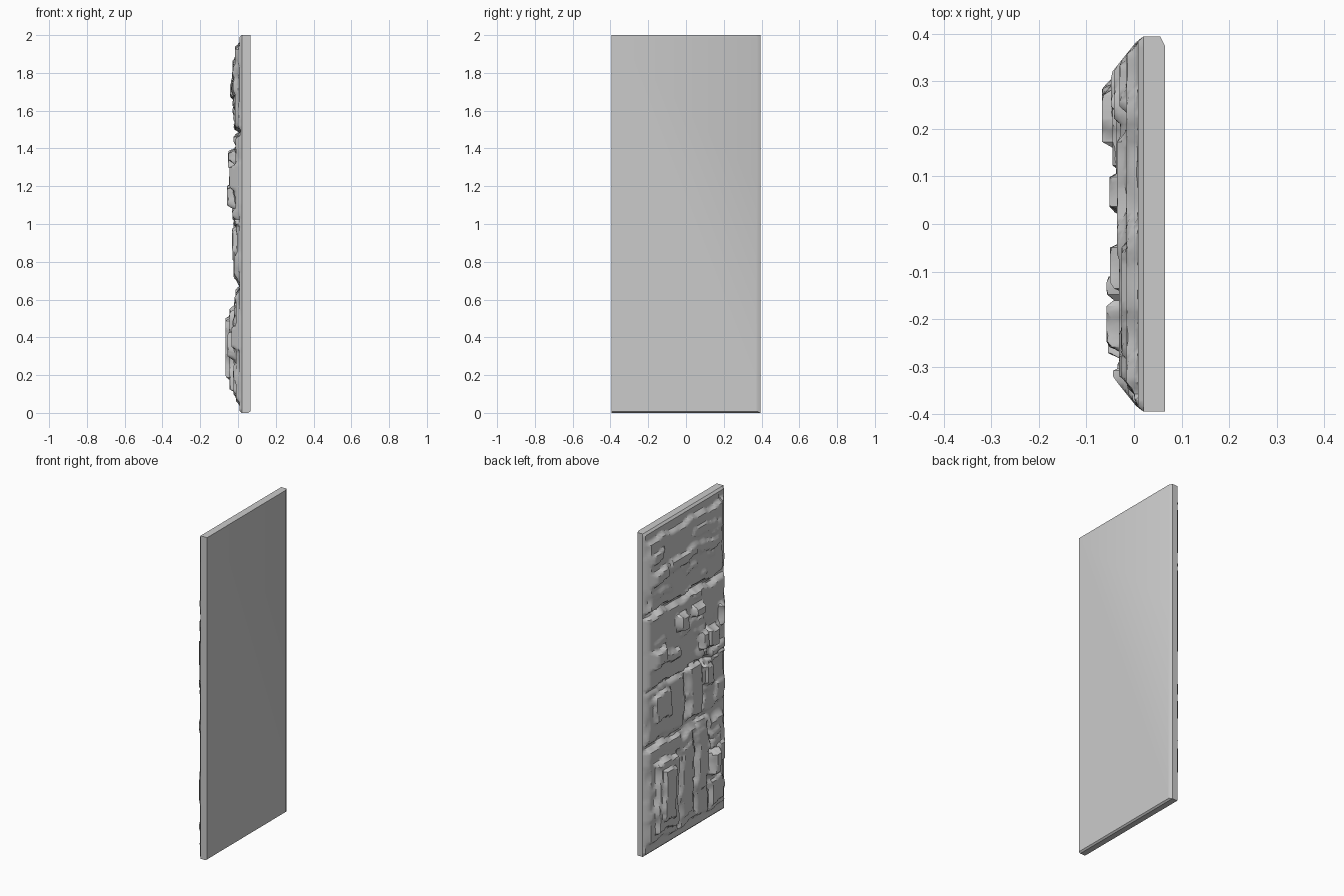
import bpy, bmesh, random
from math import sin

random.seed(4)
W, H = 0.395, 2.0
FRONT, BACK = 0.02, 0.065      # x of the rim and of the flat rear face
NY, NZ = 64, 160

# Raised stones: y0, y1, z0, z1, height above the rim
stones = [
    (0.12, 0.32, 0.12, 0.55, 0.065), (0.17, 0.29, 0.18, 0.50, 0.087),
    (-0.05, 0.06, 0.12, 0.56, 0.042), (-0.20, -0.10, 0.22, 0.60, 0.040),
    (-0.28, -0.20, 0.30, 0.44, 0.075), (-0.38, -0.28, 0.34, 0.46, 0.055),
    (-0.34, -0.22, 0.10, 0.26, 0.045), (0.05, 0.37, 0.58, 0.65, 0.034),
    (0.17, 0.33, 0.80, 0.97, 0.050), (-0.14, -0.02, 0.70, 1.02, 0.043),
    (-0.24, -0.14, 0.86, 0.98, 0.052), (-0.36, -0.26, 0.72, 0.84, 0.040),
    (0.09, 0.37, 1.14, 1.20, 0.058), (0.24, 0.36, 1.16, 1.25, 0.068),
    (-0.26, -0.10, 1.10, 1.21, 0.078), (-0.38, -0.30, 1.18, 1.31, 0.064),
    (-0.37, -0.22, 1.00, 1.08, 0.050), (0.02, 0.10, 1.30, 1.40, 0.072),
    (-0.15, -0.05, 1.32, 1.38, 0.070), (0.21, 0.36, 1.66, 1.74, 0.062),
    (0.24, 0.35, 1.79, 1.86, 0.050), (-0.08, 0.18, 1.70, 1.77, 0.056),
    (-0.30, -0.10, 1.69, 1.76, 0.052), (-0.28, -0.04, 1.80, 1.87, 0.046),
]
# Broad raised panels under the stones
panels = [
    (-0.36, 0.37, 1.51, 1.93, 0.036), (-0.37, 0.38, 1.03, 1.46, 0.032),
    (-0.36, 0.37, 0.70, 1.00, 0.026), (-0.36, 0.37, 0.07, 0.62, 0.031),
]
# Grooves: y0, y1, z0, z1
grooves = [
    (0.08, 0.10, 0.08, 0.56), (-0.09, -0.07, 0.10, 0.60), (-0.22, -0.20, 0.08, 0.62),
    (-0.16, -0.15, 0.66, 1.22), (0.00, 0.02, 0.68, 1.00), (-0.38, 0.39, 1.475, 1.495),
    (-0.2, 0.39, 0.655, 0.675), (-0.38, 0.2, 1.015, 1.03), (-0.36, -0.34, 1.5, 1.96),
]
# Small irregular courses between the main stones
chips = []
for i in range(60):
    y, z = random.uniform(-0.36, 0.28), random.uniform(0.08, 1.88)
    chips.append((y, y + random.uniform(0.04, 0.13), z,
                  z + random.uniform(0.025, 0.05), random.uniform(0.004, 0.013)))


def plateau(y, z, b, ramp):
    d = min(y - b[0], b[1] - y, z - b[2], b[3] - z)
    return max(0.0, min(1.0, d / ramp + 0.7))


def relief(y, z):
    edge = min(W - abs(y), z, H - z)
    if edge < 0.001:
        return 0.0
    yw = y + 0.008 * sin(z * 17) + 0.004 * sin(z * 41)
    zw = z + 0.010 * sin(y * 19) + 0.005 * sin(y * 47)
    h = 0.012
    for b in panels:
        h = max(h, 0.012 + (b[4] - 0.012) * plateau(yw, zw, b, 0.02))
    for b in chips:
        h += b[4] * plateau(yw, zw, b, 0.015)
    h = min(h, 0.052)
    for b in stones:
        h = max(h, b[4] * plateau(yw, zw, b, 0.03))
    for b in grooves:
        h -= 0.016 * plateau(yw, zw, b, 0.012)
    return max(0.002, min(h, 0.006 + edge * 0.8))


# Carved front as a displaced sheet
bm = bmesh.new()
rows = []
for j in range(NZ + 1):
    z = H * j / NZ
    row = []
    for i in range(NY + 1):
        y = -W + 2 * W * i / NY
        row.append(bm.verts.new((FRONT - relief(y, z), y, z)))
    rows.append(row)
for j in range(NZ):
    for i in range(NY):
        bm.faces.new((rows[j][i], rows[j + 1][i], rows[j + 1][i + 1], rows[j][i + 1]))

# Rim, chamfer and flat rear face
rim = [rows[0][0], rows[0][NY], rows[NZ][NY], rows[NZ][0]]
loop = (rows[0] + [r[NY] for r in rows[1:]] + rows[NZ][-2::-1]
        + [r[0] for r in rows[-2:0:-1]])


def ring(x, inset_y, inset_z):
    out = []
    for v in loop:
        y, z = v.co.y, v.co.z
        out.append(bm.verts.new((x, min(y, W - inset_y), max(z, inset_z))))
    return out


outer = ring(BACK - 0.010, 0.0, 0.0)
inner = ring(BACK, 0.02, 0.008)
n = len(loop)
for a, b in ((loop, outer), (outer, inner)):
    for k in range(n):
        m = (k + 1) % n
        bm.faces.new((a[k], a[m], b[m], b[k]))
bm.faces.new(inner)
bmesh.ops.remove_doubles(bm, verts=bm.verts, dist=1e-5)
bmesh.ops.dissolve_degenerate(bm, edges=bm.edges, dist=1e-5)
bmesh.ops.recalc_face_normals(bm, faces=bm.faces)

mesh = bpy.data.meshes.new("carved_stone_slab")
bm.to_mesh(mesh)
bm.free()
slab = bpy.data.objects.new("carved_stone_slab", mesh)
bpy.context.collection.objects.link(slab)
bpy.context.view_layer.objects.active = slab
slab.select_set(True)
bpy.ops.object.shade_smooth_by_angle(angle=0.6)
